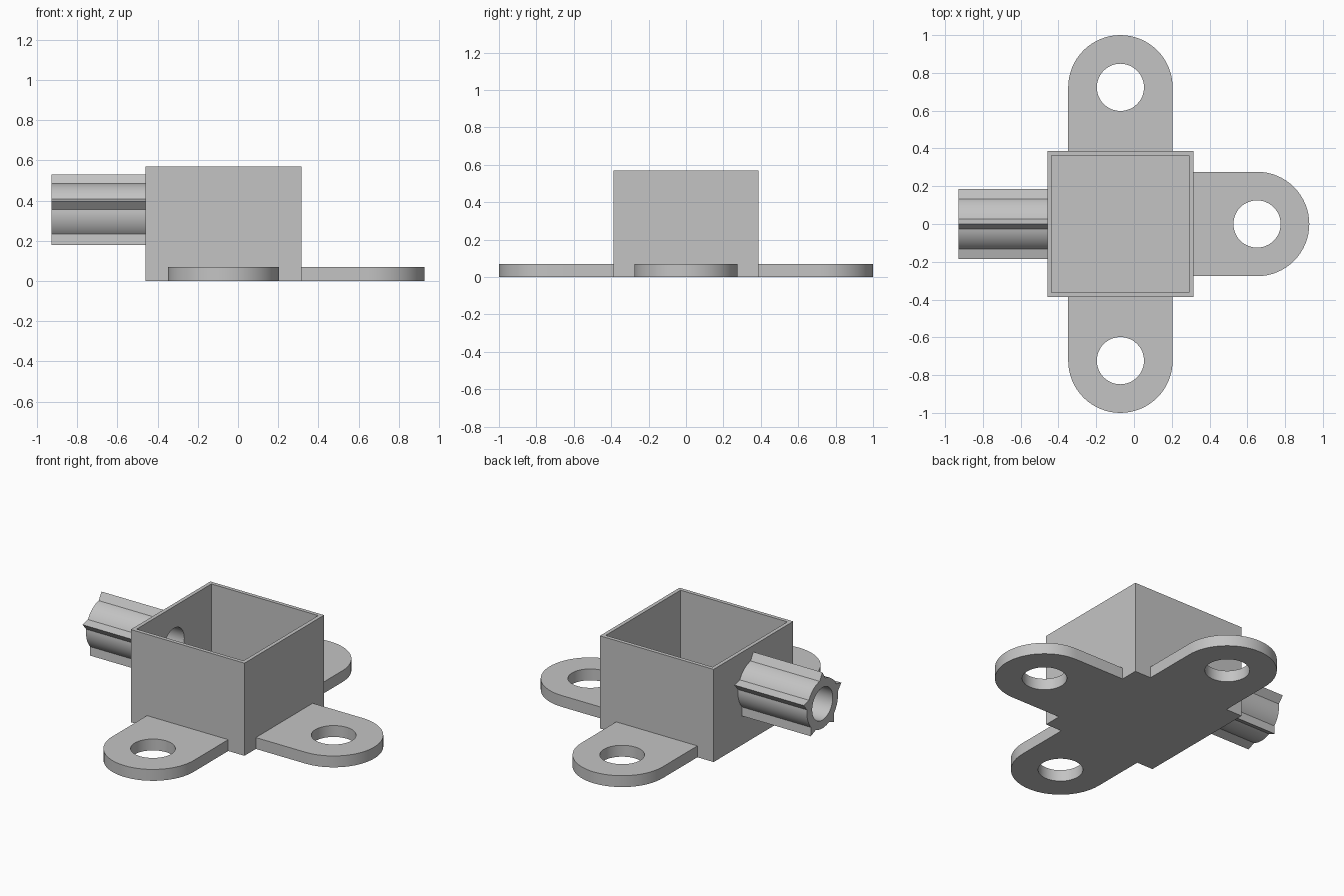
import bpy
import bmesh
from math import radians, cos, sin
from mathutils import Matrix, Vector

cube = bpy.data.objects.get("Cube")
if cube:
    bpy.data.objects.remove(cube, do_unlink=True)

grey = bpy.data.materials.new("plain grey")
grey.use_nodes = True
colour = (0.55, 0.55, 0.55, 1)
grey.diffuse_color = colour
grey.node_tree.nodes["Principled BSDF"].inputs["Base Color"].default_value = colour

# Main dimensions
CX = -0.072                # box centre along x
HALF_X, HALF_Y = 0.387, 0.387
HEIGHT, WALL, FLOOR = 0.57, 0.033, 0.07
TAB_HALF, TAB_HOLE = 0.2765, 0.125
TUBE_Z, TUBE_LEN = 0.3365, 0.47
CORE, TIP, BORE, TEETH = 0.151, 0.1935, 0.1, 5


def arc(radius, start, end, steps, cx=0, cy=0):
    """Points along an arc, angles in degrees."""
    angles = [radians(start + (end - start) * i / steps) for i in range(steps + 1)]
    return [(cx + radius * cos(a), cy + radius * sin(a)) for a in angles]


def finish(name, bm, smooth=True):
    bmesh.ops.recalc_face_normals(bm, faces=bm.faces)
    mesh = bpy.data.meshes.new(name)
    bm.to_mesh(mesh)
    bm.free()
    mesh.materials.append(grey)
    obj = bpy.data.objects.new(name, mesh)
    bpy.context.collection.objects.link(obj)
    if smooth:
        bpy.ops.object.select_all(action="DESELECT")
        obj.select_set(True)
        bpy.context.view_layer.objects.active = obj
        bpy.ops.object.shade_smooth_by_angle(angle=radians(30))
    return obj


def prism(name, loops, depth, matrix):
    """Extrude an outline with holes along its local z, then place it."""
    bm = bmesh.new()
    for loop in loops:
        verts = [bm.verts.new((u, v, 0)) for u, v in loop]
        for a, b in zip(verts, verts[1:] + verts[:1]):
            bm.edges.new((a, b))
    bmesh.ops.triangle_fill(bm, edges=bm.edges[:], use_beauty=True, normal=(0, 0, 1))
    result = bmesh.ops.extrude_face_region(bm, geom=bm.faces[:])
    top = [g for g in result["geom"] if isinstance(g, bmesh.types.BMVert)]
    bmesh.ops.translate(bm, verts=top, vec=(0, 0, depth))
    bmesh.ops.transform(bm, matrix=matrix, verts=bm.verts)
    return finish(name, bm)


# Open box: cube with its top face inset and pushed down to the floor
bm = bmesh.new()
bmesh.ops.create_cube(bm, size=1)
bmesh.ops.scale(bm, verts=bm.verts, vec=(2 * HALF_X, 2 * HALF_Y, HEIGHT))
bmesh.ops.translate(bm, verts=bm.verts, vec=(CX, 0, HEIGHT / 2))
top = max(bm.faces, key=lambda f: f.calc_center_median().z)
bmesh.ops.inset_region(bm, faces=[top], thickness=WALL)
result = bmesh.ops.extrude_discrete_faces(bm, faces=[top])
cavity = result["faces"][0]
rim = [e for e in bm.edges if e.is_boundary and e not in cavity.edges[:]]
bmesh.ops.translate(bm, verts=cavity.verts, vec=(0, 0, FLOOR - HEIGHT))
bmesh.ops.bridge_loops(bm, edges=rim + cavity.edges[:])
box = finish("open_box", bm, smooth=False)

# Bore through the side wall
bm = bmesh.new()
bmesh.ops.create_cone(
    bm, cap_ends=True, segments=48, radius1=BORE, radius2=BORE, depth=0.2,
    matrix=Matrix.Translation((CX - HALF_X, 0, TUBE_Z)) @ Matrix.Rotation(radians(90), 4, "Y"))
cutter = finish("bore_cutter", bm, smooth=False)
cutter.hide_render = True
cut = box.modifiers.new("bore", "BOOLEAN")
cut.operation = "DIFFERENCE"
cut.solver = "EXACT"
cut.object = cutter
bpy.context.view_layer.objects.active = box
bpy.ops.object.modifier_apply(modifier=cut.name)
bpy.data.objects.remove(cutter, do_unlink=True)

# Three rounded mounting tabs, each drawn outward along +x
reach = 0.3365
outline = [(0, -TAB_HALF)] + arc(TAB_HALF, -90, 90, 32, reach) + [(0, TAB_HALF)]
hole = arc(TAB_HOLE, 0, 360, 48, reach)[:-1]
for name, angle in (("left_tab", 0), ("back_tab", 90), ("front_tab", -90)):
    place = (Matrix.Translation((CX, 0, 0)) @ Matrix.Rotation(radians(angle), 4, "Z")
             @ Matrix.Translation((HALF_X, 0, 0)))
    prism(name, [outline, hole], FLOOR, place)

# Side tube: round core with pointed ribs and an open bore
profile = []
pitch, base = 360 / TEETH, 10.6
for i in range(TEETH):
    a = 90 + i * pitch
    profile.append((TIP * cos(radians(a)), TIP * sin(radians(a))))
    profile += arc(CORE, a + base, a + pitch - base, 10)
bore = arc(BORE, 0, 360, 48)[:-1]
axes = Matrix(((0, 0, 1), (1, 0, 0), (0, 1, 0))).to_4x4()
start = Vector((CX - HALF_X - TUBE_LEN, 0, TUBE_Z))
prism("ribbed_tube", [profile, bore], TUBE_LEN, Matrix.Translation(start) @ axes)
